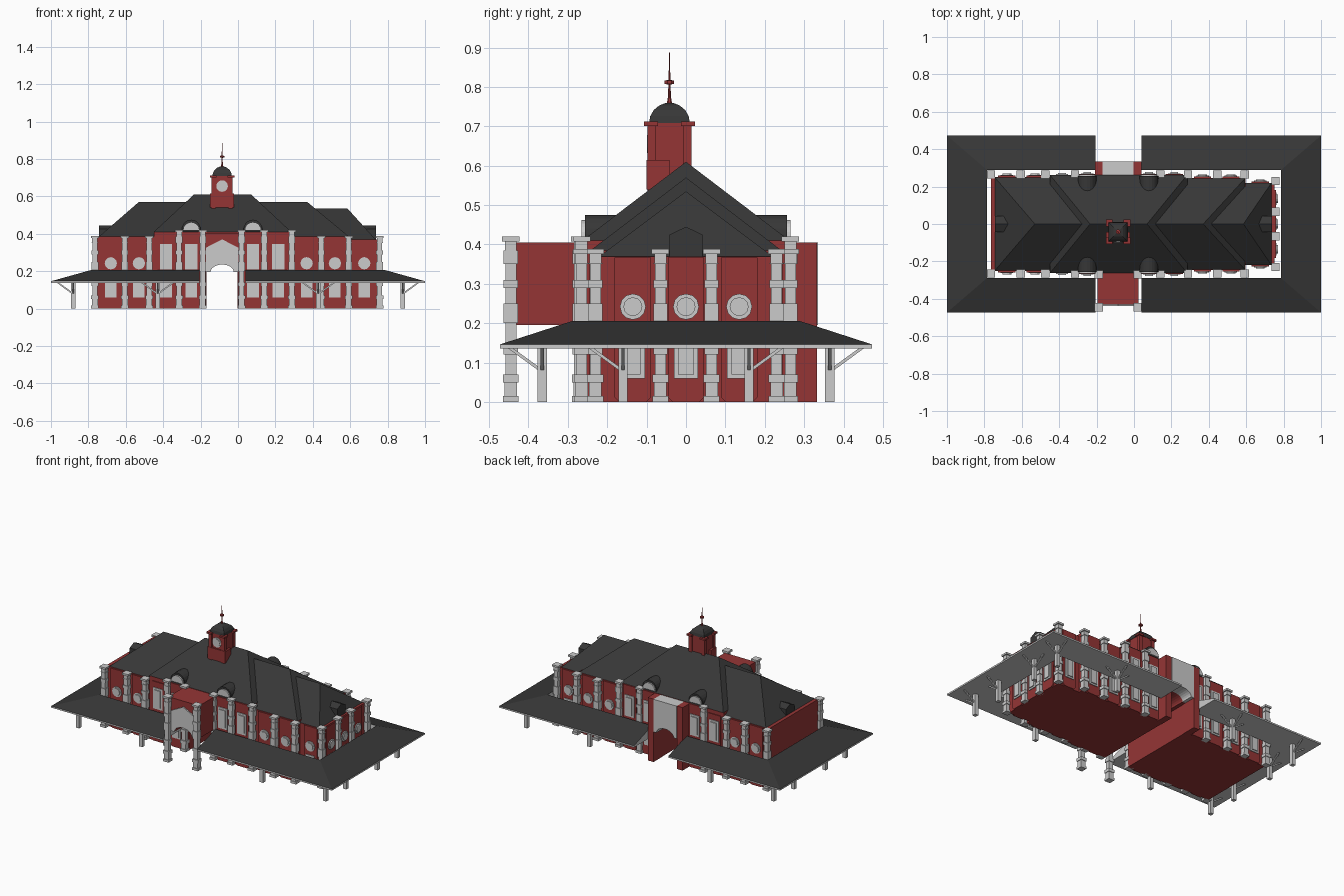
import bpy, bmesh, math
from mathutils import Vector

if "Cube" in bpy.data.objects:
    bpy.data.objects.remove(bpy.data.objects["Cube"])


def material(name, c):
    m = bpy.data.materials.new(name)
    m.diffuse_color = (*c, 1)
    m.use_nodes = True
    m.node_tree.nodes["Principled BSDF"].inputs["Base Color"].default_value = m.diffuse_color
    return m


RED = material("red_brick", (0.3, 0.036, 0.036))
DARK = material("dark_slate", (0.038, 0.038, 0.038))
GREY = material("grey_stone", (0.8, 0.8, 0.8))
CX = -0.085  # centre line of the passage and tower


def finish(name, bm, *mats):
    bmesh.ops.recalc_face_normals(bm, faces=bm.faces)
    me = bpy.data.meshes.new(name)
    bm.to_mesh(me)
    bm.free()
    for m in mats:
        me.materials.append(m)
    ob = bpy.data.objects.new(name, me)
    bpy.context.collection.objects.link(ob)
    return ob


def add_box(bm, x0, x1, y0, y1, z0, z1):
    v = [bm.verts.new((x, y, z)) for x in (x0, x1) for y in (y0, y1) for z in (z0, z1)]
    for f in ((0, 1, 3, 2), (4, 6, 7, 5), (0, 4, 5, 1), (2, 3, 7, 6), (0, 2, 6, 4), (1, 5, 7, 3)):
        bm.faces.new([v[i] for i in f])


def box(name, mat, *b):
    bm = bmesh.new()
    add_box(bm, *b)
    return finish(name, bm, mat)


def prism(name, mat, pts, axis, a, b):
    """Extrude an outline (u, z) along x or y from a to b."""
    bm = bmesh.new()

    def at(u, z, w):
        return (u, w, z) if axis == 'y' else (w, u, z)
    lo = [bm.verts.new(at(u, z, a)) for u, z in pts]
    hi = [bm.verts.new(at(u, z, b)) for u, z in pts]
    bm.faces.new(lo)
    bm.faces.new(hi[::-1])
    n = len(pts)
    for i in range(n):
        bm.faces.new((lo[i], hi[i], hi[(i + 1) % n], lo[(i + 1) % n]))
    return finish(name, bm, mat)


def arc(u, z, r, n, start=0.0, sweep=math.tau, flat=1.0):
    return [(u + r * math.cos(start + sweep * i / n), z + flat * r * math.sin(start + sweep * i / n))
            for i in range(n if sweep == math.tau else n + 1)]


def rect(u, z0, z1, w):
    return [(u - w, z0), (u + w, z0), (u + w, z1), (u - w, z1)]


# Brick body: two blocks either side of the passage, stepping in height and depth
for name, x0, x1, y, h in (("left_wing", -0.765, -0.45, 0.25, 0.385),
                           ("centre_left", -0.45, -0.17, 0.258, 0.41),
                           ("centre_right", 0.0, 0.285, 0.258, 0.41),
                           ("right_wing", 0.285, 0.595, 0.245, 0.385),
                           ("right_end", 0.595, 0.75, 0.22, 0.37)):
    box(name, RED, x0, x1, -y, y, 0, h)

# Arched ceiling over the passage, stone front and back
arch = arc(CX, 0.195, 0.062, 12, 0, math.pi, 0.65)


def arched(half, top):
    return [(CX + half, 0.195)] + arch + [(CX - half, 0.195)] + top


prism("passage_vault", RED, arched(0.085, [(CX - 0.085, 0.41), (CX + 0.085, 0.41)]), 'y', -0.258, 0.258)
prism("portico_block", RED, arched(0.11, [(CX - 0.11, 0.405), (CX + 0.11, 0.405)]), 'y', -0.43, -0.258)
prism("portico_stone_front", GREY,
      arched(0.087, [(CX - 0.087, 0.325), (CX, 0.37), (CX + 0.087, 0.325)]), 'y', -0.438, -0.43)
prism("back_portal_stone", GREY, arched(0.083, [(CX - 0.083, 0.405), (CX + 0.083, 0.405)]), 'y', 0.258, 0.335)
for s, side in ((-1, "left"), (1, "right")):
    a, b = sorted((CX + s * 0.083, CX + s * 0.124))
    box("back_portal_pier_" + side, RED, a, b, 0.24, 0.333, 0, 0.405)


# Hipped roofs
def hip(name, x0, x1, y, z0, r0, r1, z1):
    bm = bmesh.new()
    c = [bm.verts.new(p) for p in ((x0, -y, z0), (x1, -y, z0), (x1, y, z0), (x0, y, z0))]
    a, b = bm.verts.new((r0, 0, z1)), bm.verts.new((r1, 0, z1))
    for f in ((c[0], c[1], b, a), (c[1], c[2], b), (c[2], c[3], a, b), (c[3], c[0], a), c):
        bm.faces.new(f)
    finish(name, bm, DARK)


hip("roof_centre", -0.45, 0.285, 0.263, 0.41, -0.235, 0.07, 0.61)
hip("roof_left", -0.745, -0.15, 0.25, 0.383, -0.53, -0.2, 0.57)
hip("roof_right", 0.0, 0.595, 0.245, 0.383, 0.05, 0.37, 0.57)
hip("roof_right_end", 0.3, 0.735, 0.22, 0.37, 0.32, 0.585, 0.535)

# Round dormers on both long sides, pointed dormers on the ends
for x in (CX - 0.165, CX + 0.165):
    for s, side in ((-1, "front"), (1, "back")):
        prism("round_dormer_" + side, DARK, arc(x, 0.425, 0.05, 10, 0, math.pi) + [(x - 0.05, 0.405), (x + 0.05, 0.405)],
              'y', s * 0.256, s * 0.17)
        prism("round_dormer_face_" + side, GREY, arc(x, 0.418, 0.044, 10, 0, math.pi), 'y', s * 0.265, s * 0.25)
pent = [(-0.042, 0.37), (0.042, 0.37), (0.042, 0.425), (0, 0.445), (-0.042, 0.425)]
prism("end_dormer_left", DARK, pent, 'x', -0.742, -0.64)
prism("end_dormer_right", DARK, pent, 'x', 0.737, 0.63)

# Banded stone pilasters: (z0, z1, half width), top pieces follow the height
BANDS = ((0, 0.015, 0.02), (0.015, 0.05, 0.016), (0.05, 0.07, 0.02), (0.07, 0.12, 0.014),
         (0.12, 0.14, 0.018), (0.14, 0.2, 0.014), (0.2, 0.25, 0.018), (0.25, 0.29, 0.014),
         (0.29, 0.31, 0.018), (0.31, 0.35, 0.014))


def pilaster(x, y, h):
    bm = bmesh.new()
    for z0, z1, w in BANDS + ((0.35, h - 0.035, 0.018), (h - 0.035, h - 0.012, 0.015), (h - 0.012, h, 0.022)):
        add_box(bm, x - w, x + w, y - w, y + w, z0, z1)
    finish("pilaster", bm, GREY)


for x, h in ((-0.765, 0.388), (-0.605, 0.388), (-0.475, 0.388), (-0.315, 0.42), (0.14, 0.42),
             (0.288, 0.42), (0.445, 0.388), (0.592, 0.388)):
    for s in (-1, 1):
        pilaster(x, s * 0.265, h)
for y in (-0.23, -0.065, 0.065, 0.23):
    pilaster(0.757, y, 0.388)
for x in (CX - 0.104, CX + 0.104):
    pilaster(x, -0.445, 0.42)
    pilaster(x, -0.27, 0.42)


# Window bays: raised brick panel, ground window and an upper window
def bay(u, axis, wall, s, half, top, round_top):
    def layer(name, mat, pts, out):
        prism(name, mat, pts, axis, wall - s * 0.01, wall + s * out)
    h, t = half, top - 0.003
    layer("bay_panel", RED, [(u - h + 0.012, 0), (u + h - 0.012, 0), (u + h, 0.012), (u + h, t), (u - h, t),
                             (u - h, 0.012)], 0.008)
    layer("lower_window_frame", GREY, rect(u, 0.06, 0.185, 0.031), 0.013)
    layer("lower_window_pane", GREY, rect(u, 0.07, 0.175, 0.02), 0.019)
    if round_top:
        layer("round_window_frame", GREY, arc(u, 0.242, 0.033, 12), 0.013)
        layer("round_window_pane", GREY, arc(u, 0.242, 0.024, 12), 0.019)
    else:
        layer("upper_window_frame", GREY, rect(u, 0.21, 0.345, 0.033), 0.013)
        layer("upper_window_pane", GREY, rect(u, 0.222, 0.333, 0.021), 0.019)


for s in (-1, 1):
    for x, y, top, rnd in ((-0.68, 0.25, 0.385, True), (-0.53, 0.25, 0.385, True), (-0.385, 0.255, 0.385, False),
                           (-0.25, 0.258, 0.41, False), (0.08, 0.258, 0.41, False), (0.215, 0.258, 0.41, False),
                           (0.367, 0.245, 0.385, True), (0.518, 0.245, 0.385, True), (0.675, 0.22, 0.37, True)):
        bay(x, 'y', s * y, s, 0.046, top, rnd)
for y in (-0.135, 0, 0.135):
    bay(y, 'x', 0.75, 1, 0.046, 0.37, True)

# Platform canopies wrapped round each end
for s, end, side in ((-1, -0.205, "left"), (1, 0.04, "right")):
    bm = bmesh.new()
    rings = []
    for ox, ix, t in ((end, end, -1), (s, s * 0.785, -1), (s, s * 0.785, 1), (end, end, 1)):
        oy, iy = t * 0.473, t * 0.288
        rings.append([bm.verts.new(p) for p in ((ox, oy, 0.136), (ox, oy, 0.146), (ix, iy, 0.206), (ix, iy, 0.136))])
    for a, b in zip(rings, rings[1:]):
        for i in range(4):
            f = bm.faces.new((a[i], a[(i + 1) % 4], b[(i + 1) % 4], b[i]))
            f.material_index = 1 if i == 1 else 0
    bm.faces.new(rings[0])
    bm.faces.new(rings[-1])
    finish("canopy_" + side, bm, GREY, DARK)


# Canopy posts with diagonal braces
def post(x, y, dirs):
    bm = bmesh.new()
    add_box(bm, x - 0.012, x + 0.012, y - 0.012, y + 0.012, 0, 0.137)
    for dx, dy in dirs:
        side = Vector((dy, -dx, 0)) * 0.004
        d = Vector((dx, dy, 0))
        base = Vector((x, y, 0))
        p = [base + d * r + Vector((0, 0, z)) for r, z in ((0.01, 0.08), (0.01, 0.09), (0.075, 0.137), (0.088, 0.137))]
        lo, hi = [[bm.verts.new(q + k * side) for q in p] for k in (-1, 1)]
        bm.faces.new(lo)
        bm.faces.new(hi[::-1])
        for i in range(4):
            j = (i + 1) % 4
            bm.faces.new((lo[i], hi[i], hi[j], lo[j]))
    finish("canopy_post", bm, GREY)


for sx in (-1, 1):
    for sy in (-1, 1):
        post(sx * 0.88, sy * 0.365, ((sx, 0), (0, sy)))
        post(sx * 0.43, sy * 0.365, ((sx, 0), (-sx, 0), (0, sy)))
        post(sx * 0.88, sy * 0.16, ((sx, 0), (0, sy)))

# Clock tower with corner strips, corner caps, square dome and finial
TY = -0.042
box("tower_body", RED, CX - 0.05, CX + 0.05, TY - 0.05, TY + 0.05, 0.5, 0.71)
for sx in (-1, 1):
    for sy in (-1, 1):
        for name, c, w, z0, z1 in (("tower_corner", 0.045, 0.011, 0.5, 0.705), ("tower_corner_cap", 0.047, 0.018, 0.701, 0.712)):
            x, y = CX + sx * c, TY + sy * c
            box(name, RED, x - w, x + w, y - w, y + w, z0, z1)
box("tower_base_front", RED, CX - 0.064, CX + 0.064, TY - 0.058, TY, 0.54, 0.615)
prism("clock_rim", GREY, arc(CX, 0.655, 0.031, 16), 'y', TY - 0.054, TY)
prism("clock_dial", GREY, arc(CX, 0.655, 0.023, 16), 'y', TY - 0.057, TY)


def turned(name, mat, n, profile):
    bm = bmesh.new()
    rings = [[bm.verts.new((CX + u, TY + v, z)) for u, v in arc(0, 0, r, n, math.pi / n)] for r, z in profile]
    for a, b in zip(rings, rings[1:]):
        for i in range(n):
            bm.faces.new((a[i], a[(i + 1) % n], b[(i + 1) % n], b[i]))
    bm.faces.new(rings[0])
    bm.faces.new(rings[-1])
    finish(name, bm, mat)


turned("tower_dome", DARK, 4, [(0.052 * math.sqrt(2) * math.cos(t), 0.708 + 0.052 * math.sin(t))
                               for t in (0, 0.35, 0.7, 1.05, 1.35, 1.53)])
turned("finial", RED, 8, ((0.008, 0.755), (0.004, 0.775), (0.003, 0.806), (0.013, 0.808), (0.013, 0.816),
                          (0.003, 0.818), (0.002, 0.84), (0.0008, 0.887)))
